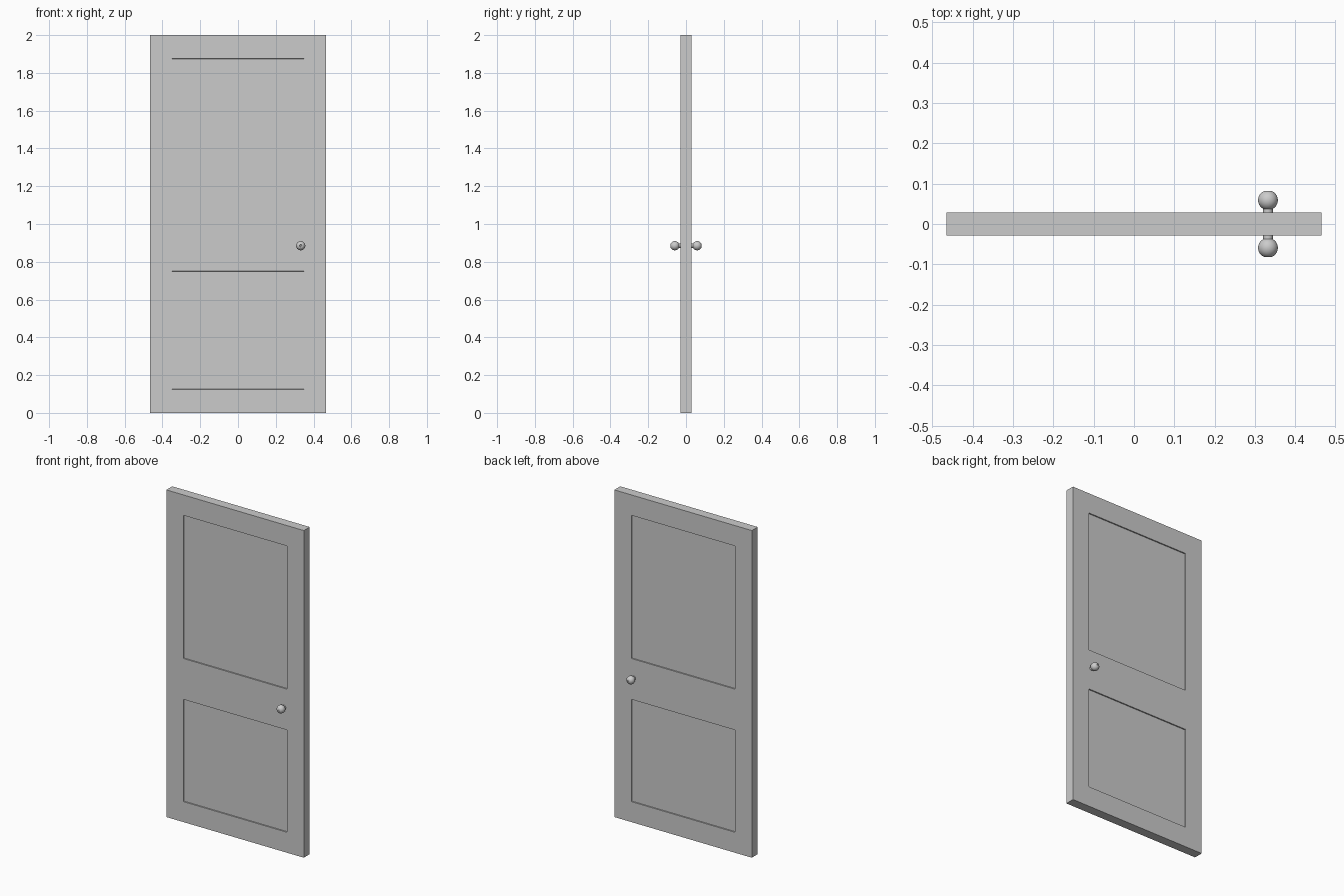
import bpy, bmesh, math
from mathutils import Vector, Matrix

if "Cube" in bpy.data.objects:
    bpy.data.objects.remove(bpy.data.objects["Cube"])

W, T, H = 0.93, 0.057, 2.0
PANEL_X = 0.35
PANELS = [(0.125, 0.75), (1.0, 1.875)]
RECESS = 0.007
KNOB_X, KNOB_Y, KNOB_Z = 0.332, 0.059, 0.885


def make_object(name, bm):
    mesh = bpy.data.meshes.new(name)
    bm.to_mesh(mesh)
    bm.free()
    obj = bpy.data.objects.new(name, mesh)
    bpy.context.collection.objects.link(obj)
    return obj


def slice_mesh(bm, co, no):
    bmesh.ops.bisect_plane(bm, geom=bm.verts[:] + bm.edges[:] + bm.faces[:],
                           plane_co=co, plane_no=no)


# Door slab with two recessed panels on each side
bm = bmesh.new()
bmesh.ops.create_cube(bm, size=1, matrix=Matrix.Translation((0, 0, H / 2)) @ Matrix.Diagonal((W, T, H, 1)))
for x in (-PANEL_X, PANEL_X):
    slice_mesh(bm, (x, 0, 0), (1, 0, 0))
for panel in PANELS:
    for z in panel:
        slice_mesh(bm, (0, 0, z), (0, 0, 1))
bm.normal_update()
panel_faces = []
for f in bm.faces:
    c = f.calc_center_median()
    if abs(f.normal.y) > 0.9 and abs(c.x) < PANEL_X and any(a < c.z < b for a, b in PANELS):
        panel_faces.append(f)
bmesh.ops.inset_individual(bm, faces=panel_faces, thickness=0.0005, depth=-RECESS)
make_object("door_slab", bm)


# Knob: stem, ball with flattened end and small centre dimple
def make_knob(name, side):
    r, stem, flat = 0.0245, 0.012, 0.0098
    a0, a1 = math.pi - math.asin(stem / r), math.asin(flat / r)
    profile = [(0, T / 2 - 0.005), (stem, T / 2 - 0.005)]
    for i in range(13):
        a = a0 + (a1 - a0) * i / 12
        profile.append((r * math.sin(a), KNOB_Y + r * math.cos(a)))
    end = profile[-1][1]
    profile += [(0.006, end), (0.005, end - 0.002), (0, end - 0.002)]

    bm = bmesh.new()
    verts = [bm.verts.new((KNOB_X + x, side * y, KNOB_Z)) for x, y in profile]
    edges = [bm.edges.new(pair) for pair in zip(verts, verts[1:])]
    bmesh.ops.spin(bm, geom=verts + edges, cent=(KNOB_X, 0, KNOB_Z), axis=(0, 1, 0),
                   angle=math.tau, steps=32)
    bmesh.ops.remove_doubles(bm, verts=bm.verts[:], dist=1e-5)
    bmesh.ops.recalc_face_normals(bm, faces=bm.faces[:])
    obj = make_object(name, bm)
    bpy.ops.object.select_all(action='DESELECT')
    obj.select_set(True)
    bpy.context.view_layer.objects.active = obj
    bpy.ops.object.shade_smooth_by_angle(angle=math.radians(30))


make_knob("front_knob", -1)
make_knob("back_knob", 1)
